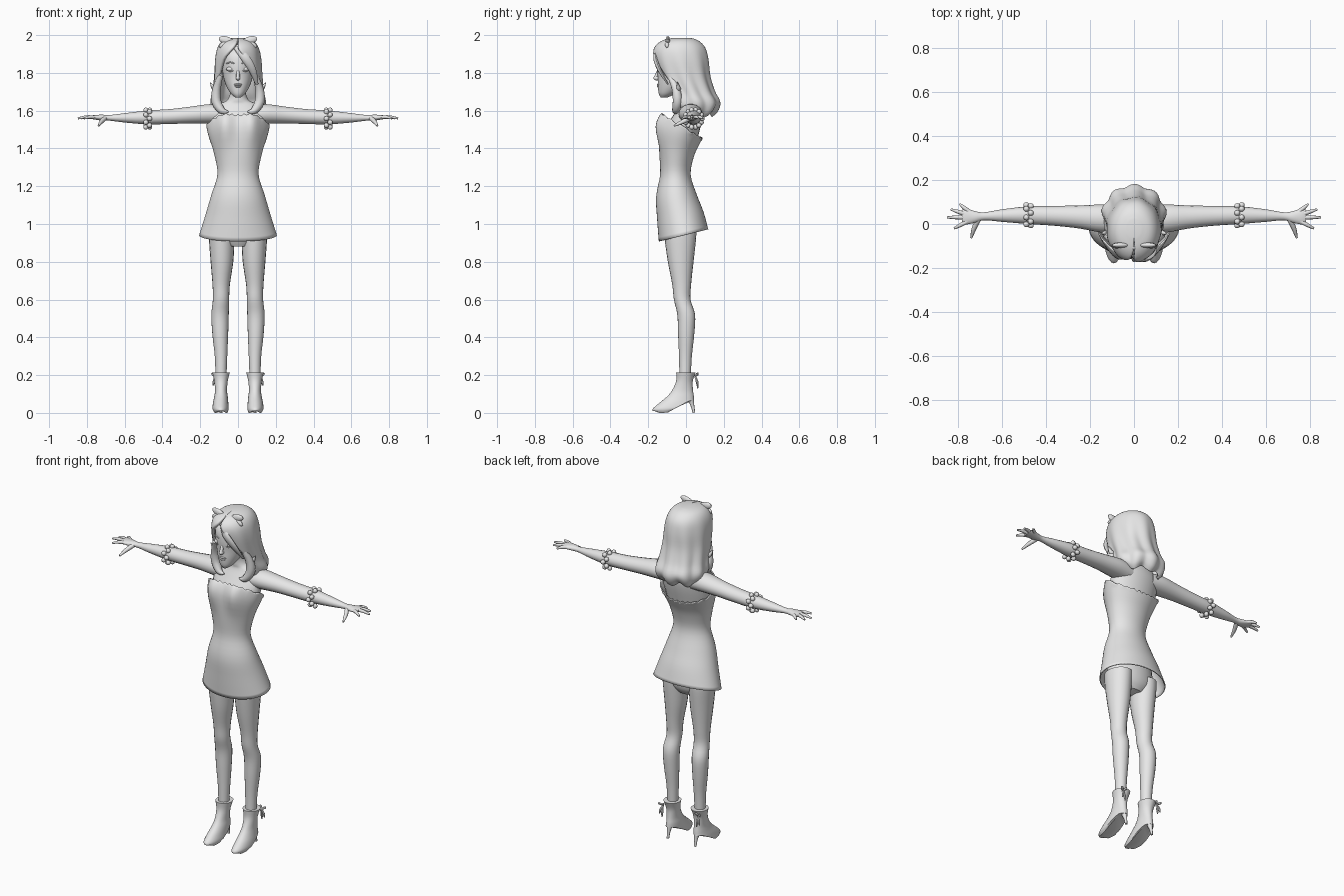
import bpy, bmesh
from math import sin, cos, pi, radians, exp
from mathutils import Vector, Matrix

if "Cube" in bpy.data.objects:
    bpy.data.objects.remove(bpy.data.objects["Cube"])

grey = bpy.data.materials.new("light grey")
grey.use_nodes = True
grey.diffuse_color = (0.8, 0.8, 0.8, 1)
grey.node_tree.nodes["Principled BSDF"].inputs["Base Color"].default_value = (0.8, 0.8, 0.8, 1)


def finish(name, bm, mirror=False, thick=0, angle=50):
    bmesh.ops.recalc_face_normals(bm, faces=bm.faces)
    me = bpy.data.meshes.new(name)
    bm.to_mesh(me)
    bm.free()
    me.materials.append(grey)
    ob = bpy.data.objects.new(name, me)
    bpy.context.collection.objects.link(ob)
    bpy.ops.object.select_all(action='DESELECT')
    ob.select_set(True)
    bpy.context.view_layer.objects.active = ob
    bpy.ops.object.shade_smooth_by_angle(angle=radians(angle))
    if thick:
        s = ob.modifiers.new("thickness", 'SOLIDIFY')
        s.thickness, s.offset = thick, 0
    if mirror:
        m = ob.modifiers.new("mirror", 'MIRROR')
        m.use_mirror_merge = False
    return ob


def smooth(rows, steps=4):
    """Catmull-Rom interpolation between table rows."""
    out = []
    for i in range(len(rows) - 1):
        quad = [rows[max(i - 1, 0)], rows[i], rows[i + 1], rows[min(i + 2, len(rows) - 1)]]
        for k in range(steps):
            t = k / steps
            out.append([b + 0.5 * t * (c - a + t * (2 * a - 5 * b + 4 * c - d + t * (3 * (b - c) + d - a)))
                        for a, b, c, d in zip(*quad)])
    return out + [list(rows[-1])]


def loft(bm, rings, closed=True, caps=(True, True)):
    vs = [[bm.verts.new(p) for p in r] for r in rings]
    n = len(vs[0])
    for a, b in zip(vs, vs[1:]):
        for i in range(n if closed else n - 1):
            j = (i + 1) % n
            bm.faces.new((a[i], a[j], b[j], b[i]))
    for use, r in zip(caps, (vs[0], vs[-1])):
        if use:
            bm.faces.new(r)


def column(name, rows, n=24, caps=(True, True), deform=None, **kw):
    """Upright loft; each row is z, cx, cy, rx, ry."""
    bm = bmesh.new()
    rings = []
    for z, cx, cy, rx, ry in smooth(rows):
        ring = [Vector((cx + rx * sin(2 * pi * i / n), cy - ry * cos(2 * pi * i / n), z)) for i in range(n)]
        rings.append([deform(p) if deform else p for p in ring])
    loft(bm, rings, True, caps)
    return finish(name, bm, **kw)


def tube(bm, pts, radii, n=8, flat=1.0):
    """Tapered tube through a few points."""
    path = smooth([tuple(p) + (r,) for p, r in zip(pts, radii)], 3)
    rings = []
    for i, p in enumerate(path):
        d = Vector(path[min(i + 1, len(path) - 1)][:3]) - Vector(path[max(i - 1, 0)][:3])
        u = d.cross(Vector((0, 1, 0.1))).normalized()
        v = d.cross(u).normalized()
        rings.append([Vector(p[:3]) + p[3] * (u * cos(2 * pi * k / n) + v * flat * sin(2 * pi * k / n))
                      for k in range(n)])
    loft(bm, rings)


def blob(bm, loc, size, tilt=0.0):
    m = Matrix.Translation(loc) @ Matrix.Rotation(tilt, 4, 'Y') @ Matrix.Diagonal((*size, 1))
    bmesh.ops.create_uvsphere(bm, u_segments=14, v_segments=9, radius=1, matrix=m)


# Body: torso, shoulders and neck
column("torso", [(.88, 0, -.03, .07, .055), (.95, 0, -.03, .14, .085), (1.15, 0, -.05, .125, .09),
                 (1.26, 0, -.055, .098, .07), (1.42, 0, -.035, .135, .088), (1.52, 0, -.01, .148, .088),
                 (1.58, 0, .01, .145, .075), (1.63, 0, .018, .11, .056), (1.655, 0, .01, .058, .047),
                 (1.7, 0, 0, .04, .042), (1.76, 0, -.03, .038, .042)])

# Head with face
column("head", [(1.67, 0, -.115, .014, .018), (1.69, 0, -.1, .038, .044), (1.73, 0, -.075, .062, .074),
                (1.78, 0, -.06, .078, .09), (1.84, 0, -.055, .086, .1), (1.9, 0, -.05, .088, .095),
                (1.95, 0, -.04, .05, .055)], n=28)
bm = bmesh.new()
blob(bm, (0, -.153, 1.772), (.012, .02, .012))
tube(bm, [(0, -.14, 1.83), (0, -.15, 1.8), (0, -.16, 1.775)], [.006, .009, .01])
finish("nose", bm)
bm = bmesh.new()
for z, w in ((1.738, .023), (1.728, .018)):
    blob(bm, (0, -.144, z), (w, .011, .006))
finish("lips", bm)
bm = bmesh.new()
blob(bm, (.04, -.132, 1.82), (.022, .016, .013))
finish("eyelids", bm, mirror=True)
bm = bmesh.new()
tube(bm, [(.02, -.151, 1.85), (.042, -.145, 1.856), (.064, -.126, 1.848)], [.003, .004, .002])
tube(bm, [(.021, -.145, 1.813), (.04, -.148, 1.808), (.063, -.126, 1.815)], [.002, .003, .002])
finish("brows_and_lashes", bm, mirror=True)


# Dress, tilted at neckline and hem, with a bust and a scalloped edge
def shape_dress(p):
    low = max(0, min(1, (1.2 - p.z) / .26))
    high = max(0, min(1, (p.z - 1.28) / .22))
    if p.y < -.04:
        p.y -= .03 * exp(-((abs(p.x) - .075) / .045) ** 2) * exp(-((p.z - 1.46) / .07) ** 2)
    p.z += p.y * (.25 * low - .6 * high ** 1.5)
    if high > .98:
        p.z += .005 * cos(p.x * 190)
    return p


column("dress", [(.943, 0, -.013, .203, .128), (1.05, 0, -.03, .17, .12), (1.15, 0, -.05, .14, .105),
                 (1.26, 0, -.056, .106, .078), (1.36, 0, -.05, .122, .088), (1.45, 0, -.036, .152, .104),
                 (1.505, 0, -.016, .165, .1)], n=64, caps=(False, False), deform=shape_dress, thick=.006)

# Legs
column("legs", [(.97, .085, -.03, .07, .085), (.92, .086, -.03, .068, .083), (.8, .085, -.028, .06, .068),
                (.68, .089, -.023, .046, .05), (.6, .09, -.02, .043, .044), (.52, .095, .001, .046, .047),
                (.42, .094, .001, .042, .043), (.3, .09, -.003, .033, .034), (.19, .09, -.005, .029, .03)],
       n=20, mirror=True)


# Heeled ankle boots with an arched sole
def arch(p):
    p.z = max(p.z, min(.065, max(0, (p.y + .1) * .55)), min(.01, max(0, -.15 - p.y)))
    return p


column("boots", [(0, .09, -.067, .036, .104), (.02, .092, -.067, .043, .11), (.05, .092, -.05, .041, .094),
                 (.085, .09, -.03, .036, .072), (.12, .09, -.018, .032, .055), (.17, .09, -.008, .036, .044),
                 (.215, .09, 0, .047, .052)], deform=arch, mirror=True)
bm = bmesh.new()
tube(bm, [(.09, .022, .08), (.09, .034, .04), (.09, .042, 0)], [.02, .01, .007])
finish("boot_heels", bm, mirror=True)
bm = bmesh.new()
for dx, dz in ((.022, .014), (-.014, .018), (.014, -.05), (-.004, -.065)):
    tube(bm, [(.118, .048, .195), (.118 + dx * .7, .06, .195 + dz * .6), (.118 + dx, .062, .195 + dz)],
         [.005, .007, .003], n=6)
finish("boot_bows", bm, mirror=True)

# Arms and palms, lofted sideways; each row is x, cy, cz, ry, rz
bm = bmesh.new()
arm = [(.07, .022, 1.578, .06, .05), (.15, .025, 1.583, .063, .052), (.25, .032, 1.577, .052, .045),
       (.36, .037, 1.569, .045, .04), (.48, .04, 1.564, .04, .037), (.6, .038, 1.562, .028, .025),
       (.68, .035, 1.562, .018, .015), (.72, .032, 1.563, .026, .016), (.76, .034, 1.565, .036, .012),
       (.78, .035, 1.565, .03, .008)]
loft(bm, [[(x, cy + ry * cos(k * pi / 9), cz + rz * sin(k * pi / 9)) for k in range(18)]
          for x, cy, cz, ry, rz in smooth(arm)])
finish("arms", bm, mirror=True)

# Fingers and thumb
bm = bmesh.new()
for base, tip in (((.75, .058), (.79, .09)), ((.765, .045), (.83, .066)), ((.765, .03), (.848, .03)),
                  ((.755, .012), (.815, -.02))):
    a, b = Vector((*base, 1.565)), Vector((*tip, 1.559))
    tube(bm, [a, a.lerp(b, .5) + Vector((0, 0, .004)), b], [.01, .009, .005])
tube(bm, [(.705, .022, 1.56), (.725, -.02, 1.54), (.738, -.063, 1.52)], [.013, .011, .005])
finish("fingers", bm, mirror=True)

# Ruffled wrist bands
bm = bmesh.new()
for i in range(14):
    t = i * pi / 7
    blob(bm, (.478 + .01 * (-1) ** i, .04 + .046 * cos(t), 1.558 + .046 * sin(t)), (.014, .013, .013), t)
finish("wrist_ruffles", bm, mirror=True)

# Hair shell: z, cy, rx, ry, opening angle towards -x, towards +x
hair = [(1.978, -.02, .03, .04, 1, 1), (1.965, -.03, .075, .09, 2, 2), (1.93, -.033, .102, .128, 14, 1),
        (1.87, -.027, .115, .138, 40, 22), (1.78, -.01, .12, .13, 56, 48), (1.7, .018, .127, .125, 62, 60),
        (1.645, .038, .137, .132, 58, 58), (1.605, .048, .128, .108, 50, 50), (1.585, .05, .108, .08, 48, 48)]
bm = bmesh.new()
rings, cols = [], 56
for z, cy, rx, ry, lo, hi in smooth(hair):
    wave = .045 * max(0, min(1, (1.95 - z) / .25))
    ring = []
    for i in range(cols + 1):
        a = radians(hi) + (2 * pi - radians(lo + hi)) * i / cols
        r = 1 + wave * cos(9 * a + pi + 6 * (z - 1.6)) - wave * .3
        ring.append((rx * r * sin(a), cy - ry * r * cos(a), z + .012 * cos(7 * a) * max(0, 1 - (z - 1.585) / .08)))
    rings.append(ring)
loft(bm, rings, False, (True, False))
finish("hair", bm, thick=.016)

# Curled front locks
bm = bmesh.new()
tube(bm, [(.09, -.09, 1.79), (.112, -.055, 1.72), (.115, -.045, 1.65), (.085, -.055, 1.6), (.05, -.06, 1.595)],
     [.012, .022, .026, .019, .004], n=10)
tube(bm, [(.1, -.05, 1.72), (.125, -.04, 1.715), (.147, -.045, 1.75)], [.018, .014, .002])
finish("front_locks", bm, mirror=True)
bm = bmesh.new()
tube(bm, [(-.025, -.13, 1.945), (.03, -.162, 1.89), (.075, -.143, 1.82), (.1, -.095, 1.74)],
     [.008, .022, .02, .008], n=10, flat=.5)
finish("swept_fringe", bm)

# Hair bow
bm = bmesh.new()
blob(bm, (.06, -.096, 1.971), (.044, .012, .021), -.3)
blob(bm, (.075, -.1, 1.95), (.028, .011, .015), .5)
finish("bow_loops", bm, mirror=True)
bm = bmesh.new()
blob(bm, (0, -.105, 1.965), (.019, .015, .014))
finish("bow_knot", bm)
